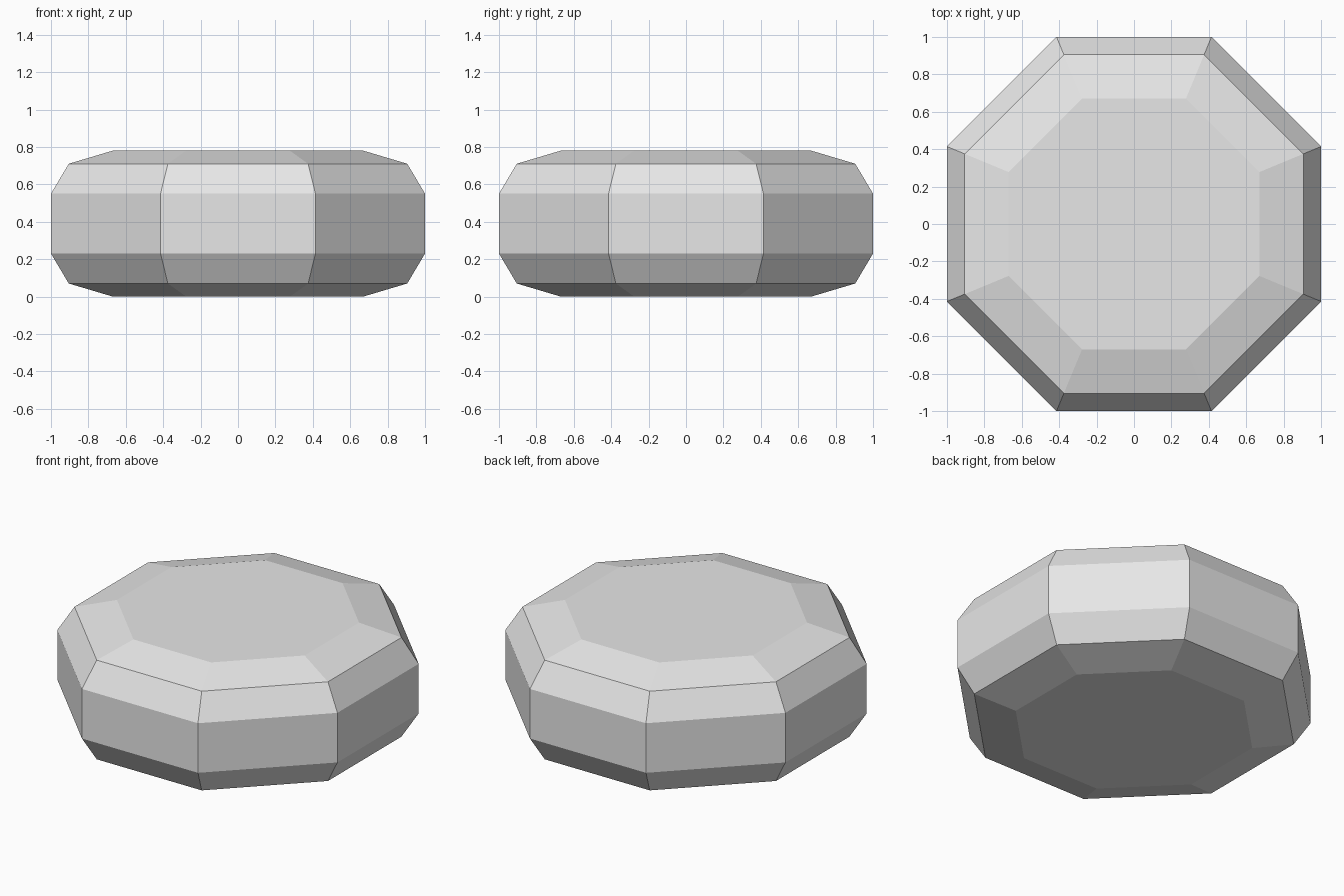
import bpy
import bmesh
from math import cos, sin, pi

if "Cube" in bpy.data.objects:
    bpy.data.objects.remove(bpy.data.objects["Cube"], do_unlink=True)

SIDES = 8
HEIGHT = 0.78

# Single plain material
grey = bpy.data.materials.new("light_grey")
grey.use_nodes = True
colour = (0.8, 0.8, 0.8, 1)
grey.diffuse_color = colour
grey.node_tree.nodes["Principled BSDF"].inputs["Base Color"].default_value = colour

# Lower half of the side profile (flat-to-centre distance, height), mirrored upward
lower = [(0.67, 0), (0.905, 0.07), (1, 0.23)]
profile = lower + [(r, HEIGHT - z) for r, z in reversed(lower)]


def octagon_ring(bm, apothem, z):
    radius = apothem / cos(pi / SIDES)
    angles = [(i + 0.5) * 2 * pi / SIDES for i in range(SIDES)]
    return [bm.verts.new((radius * cos(a), radius * sin(a), z)) for a in angles]


# Faceted octagonal body: stacked rings, bridged and capped
bm = bmesh.new()
rings = [octagon_ring(bm, r, z) for r, z in profile]
for low, high in zip(rings, rings[1:]):
    for i in range(SIDES):
        j = (i + 1) % SIDES
        bm.faces.new((low[i], low[j], high[j], high[i]))
bm.faces.new(rings[0][::-1])
bm.faces.new(rings[-1])
bmesh.ops.recalc_face_normals(bm, faces=bm.faces)

mesh = bpy.data.meshes.new("octagonal_body")
bm.to_mesh(mesh)
bm.free()
mesh.materials.append(grey)
body = bpy.data.objects.new("octagonal_body", mesh)
bpy.context.collection.objects.link(body)
